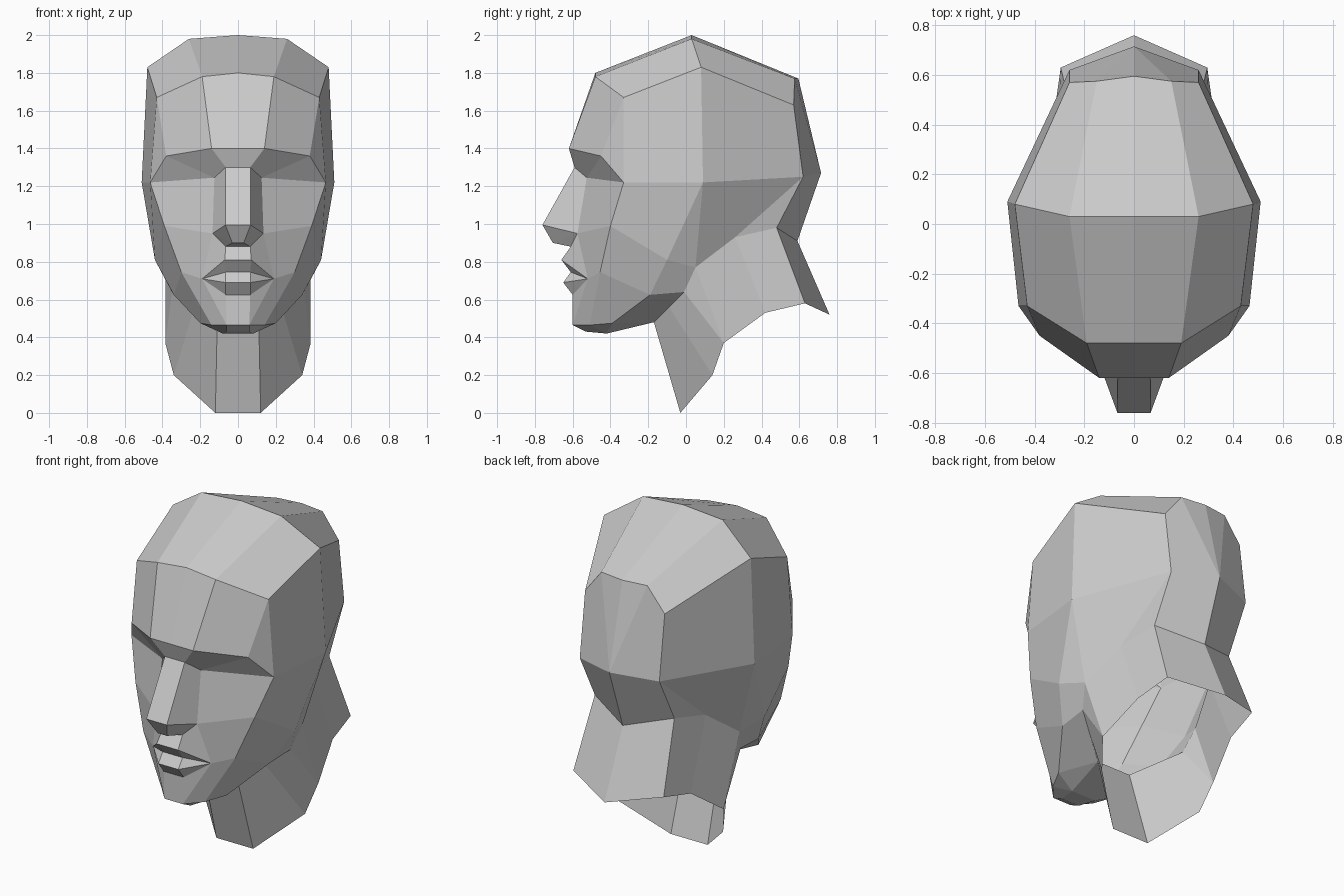
import bpy, bmesh
from mathutils import Vector

if "Cube" in bpy.data.objects:
    bpy.data.objects.remove(bpy.data.objects["Cube"])


def loft(name, *rows):
    """Bridge matching contour rows of the right half, then mirror across x = 0."""
    bm = bmesh.new()
    grid = [[bm.verts.new(p) for p in row] for row in rows]
    for r0, r1 in zip(grid, grid[1:]):
        for i in range(len(r0) - 1):
            quad = [r0[i], r0[i + 1], r1[i + 1], r1[i]]
            # repeated points collapse a quad to a triangle
            seen, face = set(), []
            for v in quad:
                key = tuple(v.co)
                if key not in seen:
                    seen.add(key)
                    face.append(v)
            if len(face) > 2:
                bm.faces.new(face)
    bmesh.ops.remove_doubles(bm, verts=bm.verts[:], dist=0.0005)
    bm.normal_update()
    # face everything away from the middle of the head
    for f in bm.faces:
        if f.normal.dot(f.calc_center_median() - Vector((0, 0, 1))) < 0:
            f.normal_flip()
    bmesh.ops.delete(bm, geom=[v for v in bm.verts if not v.link_faces], context='VERTS')
    mesh = bpy.data.meshes.new(name)
    bm.to_mesh(mesh)
    bm.free()
    ob = bpy.data.objects.new(name, mesh)
    bpy.context.collection.objects.link(ob)
    mir = ob.modifiers.new("mirror", 'MIRROR')
    mir.use_clip = True
    return ob


def mid(p):
    """The point on the centre line level with p."""
    return (0, p[1], p[2])


# Shared landmarks where parts meet
temple = (.465, -.33, 1.22)
ear = (.51, .09, 1.22)
back_corner = (.26, .62, 1.25)
occiput = (0, .715, 1.27)
nape, nape_side = (0, .59, .91), (.26, .48, .98)
skull_base, ear_lobe = (.31, .26, .93), (.385, .05, .77)
brow_in, brow_out = (.14, -.62, 1.40), (.38, -.45, 1.36)
bridge, eye_in = (.065, -.59, 1.30), (.125, -.525, 1.245)
wing, nose_base = (.135, -.575, .95), (.065, -.61, .88)
mouth = (.19, -.52, .71)
chin, chin_side = (.06, -.60, .465), (.14, -.51, .465)
jaw_back, jaw_angle, jaw_front = (.44, -.10, .81), (.34, -.19, .625), (.20, -.39, .475)
jaw_neck, throat = (.35, -.01, .64), (.11, -.17, .48)
throat_side = (.23, -.09, .56)

# Skull cap: brow, forehead, crown, back
loft("skull",
     [mid(brow_in), brow_in, brow_out, temple],
     [(0, -.48, 1.80), (.19, -.48, 1.78), (.43, -.33, 1.67), temple],
     [(0, .03, 2.0), (.26, .03, 1.98), (.48, .08, 1.83), ear],
     [(0, .595, 1.77), (.15, .575, 1.77), (.26, .57, 1.63), back_corner],
     [occiput, occiput, back_corner, back_corner],
     [nape, nape, nape_side, nape_side])

# Underside of the skull behind the ear
loft("skull_lower_side",
     [ear, ear, back_corner, back_corner],
     [jaw_back, ear_lobe, skull_base, nape_side])

# Eye socket ledge under the brow
loft("brow_ledge",
     [mid(brow_in), brow_in, brow_out, temple],
     [mid(bridge), bridge, eye_in, temple])

# Nose
tip, septum = (.067, -.76, .995), (.03, -.705, .90)
loft("nose",
     [mid(bridge), bridge, eye_in],
     [mid(tip), tip, wing],
     [mid(septum), septum, wing],
     [mid(nose_base), nose_base, wing])

# Lips and the front of the chin
lips = [(.07, -.66, .81), (.065, -.61, .745), (.065, -.65, .69), (.065, -.60, .625)]
loft("mouth",
     [mid(nose_base), nose_base, wing],
     *[[mid(p), p, mouth] for p in lips],
     [mid(chin), chin, chin])

# Cheeks, from the nose out to the jaw line
loft("cheek",
     [eye_in, wing, mouth, chin],
     [temple, (.39, -.40, .99), (.30, -.455, .745), chin_side],
     [ear, jaw_back, jaw_angle, jaw_front])

# Underside of jaw and chin
loft("jaw_underside",
     [jaw_back, jaw_angle, jaw_front],
     [ear_lobe, jaw_neck, throat])
low, under = (.06, -.53, .43), (.08, -.42, .42)
loft("chin_underside",
     [mid(chin), chin, chin_side, jaw_front],
     [mid(low), low, under, jaw_front],
     [mid(under), under, under, jaw_front],
     [mid(throat), throat, throat, jaw_front])

# Open neck
loft("neck",
     [mid(throat), throat, throat_side, jaw_neck, ear_lobe, skull_base, nape_side, nape],
     [(0, -.03, 0), (.12, -.03, 0), (.34, .14, .20), (.385, .20, .37), (.385, .20, .37),
      (.325, .42, .53), (.295, .63, .58), (0, .76, .52)])
